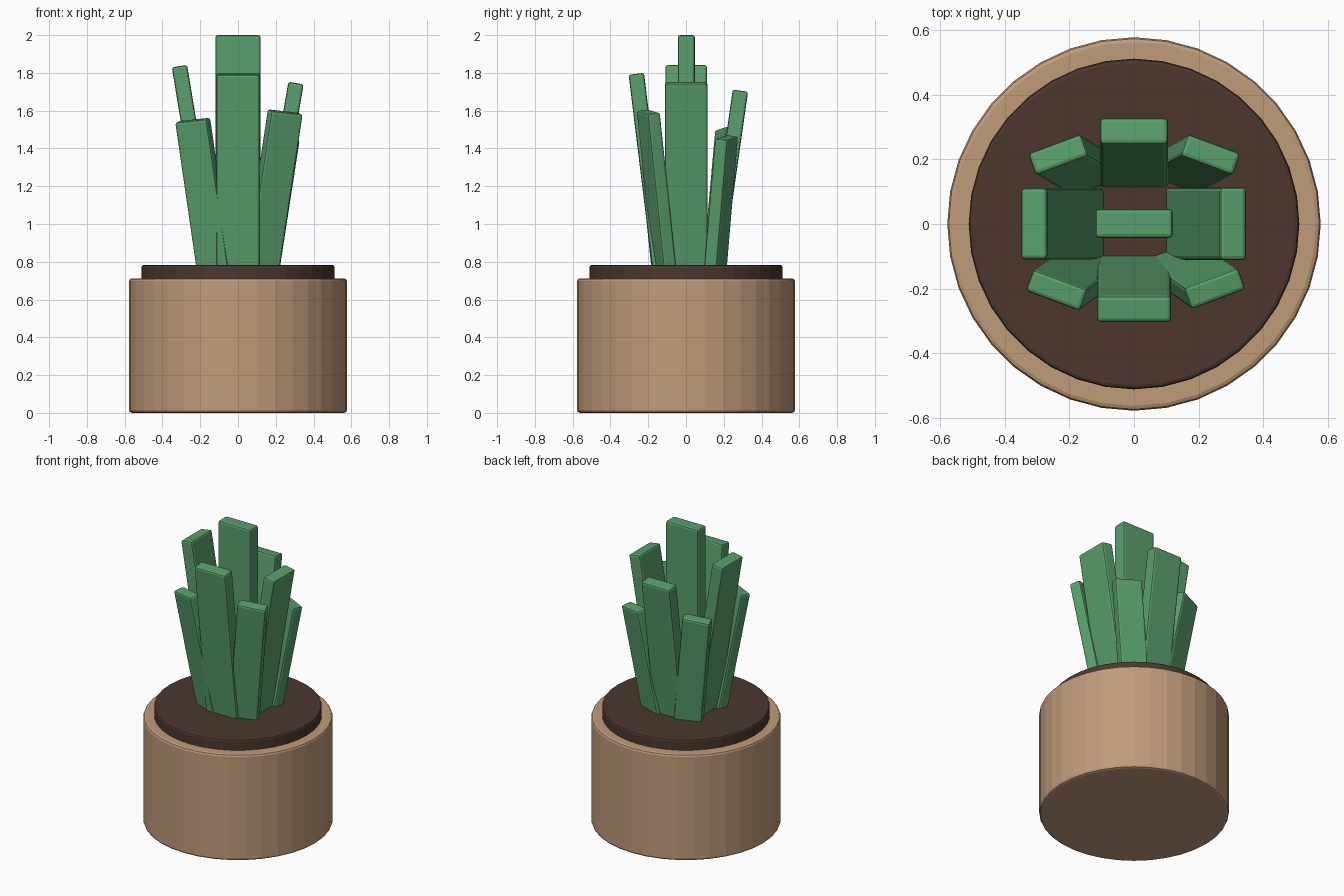
import bpy, math
from mathutils import Vector, Matrix

if "Cube" in bpy.data.objects:
    bpy.data.objects.remove(bpy.data.objects["Cube"])


def colour(name, rgb):
    m = bpy.data.materials.new(name)
    m.diffuse_color = (*rgb, 1)
    m.use_nodes = True
    m.node_tree.nodes["Principled BSDF"].inputs["Base Color"].default_value = m.diffuse_color
    return m


clay = colour("clay", (0.53, 0.33, 0.195))
earth = colour("dark earth", (0.072, 0.038, 0.028))
green = colour("leaf green", (0.10, 0.35, 0.15))


def finish(ob, name, mat, bevel):
    ob.name = name
    ob.data.materials.append(mat)
    mod = ob.modifiers.new("soft edges", 'BEVEL')
    mod.width = bevel
    mod.segments = 2
    mod.limit_method = 'ANGLE'
    mod.angle_limit = math.radians(30)


def drum(name, radius, z0, z1, mat, bevel):
    bpy.ops.mesh.primitive_cylinder_add(vertices=36, radius=radius, depth=z1 - z0,
                                        location=(0, 0, (z0 + z1) / 2))
    finish(bpy.context.object, name, mat, bevel)


def leaf(name, tip, lean, yaw, width, thick, base=0.68):
    """Slab leaf: centre of its tip, slope in x and y, turn about z in degrees."""
    axis = Vector((*lean, 1)).normalized()
    length = (tip[2] - base) / axis.z
    tilt = Vector((0, 0, 1)).rotation_difference(axis).to_matrix().to_4x4()
    bpy.ops.mesh.primitive_cube_add(size=1)
    ob = bpy.context.object
    ob.data.transform(Matrix.Diagonal((width, thick, length, 1)))
    ob.matrix_world = (Matrix.Translation(Vector(tip) - axis * length / 2) @ tilt
                       @ Matrix.Rotation(math.radians(yaw), 4, 'Z'))
    finish(ob, name, green, 0.012)


# pot and soil
drum("pot", 0.577, 0, 0.712, clay, 0.015)
drum("soil", 0.511, 0.6, 0.783, earth, 0.012)

# upright middle leaf
leaf("middle_leaf", (0, 0.002, 2.0), (0, 0), 0, 0.24, 0.09)

# four leaves facing straight out
leaf("front_leaf", (0, -0.263, 1.795), (0, -0.122), 0, 0.23, 0.082)
leaf("back_leaf", (0, 0.288, 1.706), (0, 0.143), 0, 0.21, 0.082)
leaf("right_leaf", (0.307, 0.001, 1.746), (0.172, 0), 90, 0.225, 0.082)
leaf("left_leaf", (-0.31, 0.001, 1.836), (-0.165, 0), 90, 0.22, 0.082)

# four shorter corner leaves
leaf("front_right_leaf", (0.25, -0.2, 1.594), (0.15, -0.105), 20, 0.18, 0.072)
leaf("front_left_leaf", (-0.24, -0.205, 1.55), (-0.145, -0.105), -20, 0.18, 0.072)
leaf("back_right_leaf", (0.237, 0.215, 1.458), (0.155, 0.085), -20, 0.175, 0.072)
leaf("back_left_leaf", (-0.235, 0.215, 1.503), (-0.15, 0.09), 20, 0.175, 0.072)
